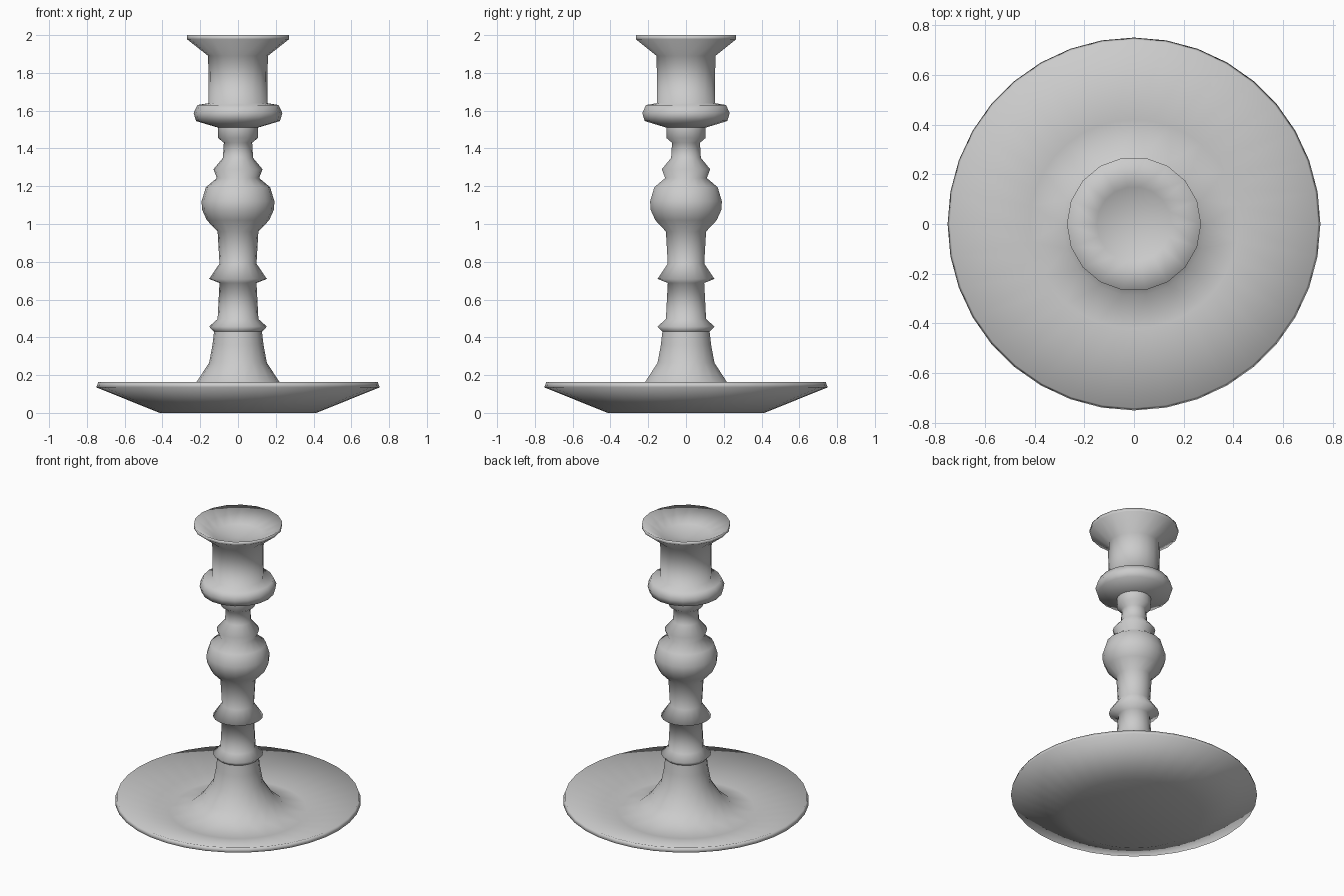
import bpy
import bmesh
from math import cos, sin, tau

cube = bpy.data.objects.get("Cube")
if cube:
    bpy.data.objects.remove(cube, do_unlink=True)

# One plain grey for the whole candlestick
grey = bpy.data.materials.new("plain grey")
grey.use_nodes = True
color = (0.6, 0.6, 0.6, 1)
grey.diffuse_color = color
grey.node_tree.nodes["Principled BSDF"].inputs["Base Color"].default_value = color

STEM_SIDES = 18
DISH_SIDES = 36


def lathe(name, profile):
    """Turn (radius, height, sides) points; sides may double between rings."""
    bm = bmesh.new()
    rings = []
    for r, z, n in profile:
        count = n if r else 1
        rings.append([bm.verts.new((r * cos(tau * i / n), r * sin(tau * i / n), z))
                      for i in range(count)])
    for a, b in zip(rings, rings[1:]):
        n = max(len(a), len(b))
        for i in range(n):
            quad = []
            for ring, steps in ((a, (i, i + 1)), (b, (i + 1, i))):
                for s in steps:
                    v = ring[s * len(ring) // n % len(ring)]
                    if v not in quad:
                        quad.append(v)
            bm.faces.new(quad)
    mesh = bpy.data.meshes.new(name)
    bm.to_mesh(mesh)
    bm.free()
    mesh.materials.append(grey)
    mesh.shade_smooth()
    obj = bpy.data.objects.new(name, mesh)
    bpy.context.collection.objects.link(obj)
    return obj


def ringed(points, sides):
    return [(r, z, sides) for r, z in points]


# Wide dish, rising into the flared foot of the stem
dish = [(0, 0), (0.415, 0), (0.75, 0.135), (0.74, 0.163), (0.42, 0.075)]
flare = [(0.29, 0.1), (0.22, 0.163), (0.153, 0.265), (0.135, 0.36), (0.127, 0.43)]
lathe("base_dish", ringed(dish, DISH_SIDES) + ringed(flare, STEM_SIDES))

# Turned stem with two collars, a ball and a neck
stem = [(0.127, 0.43), (0.153, 0.457), (0.108, 0.497), (0.098, 0.688),
        (0.153, 0.709), (0.098, 0.79), (0.108, 0.96),
        (0.165, 1.02), (0.19, 1.075), (0.193, 1.12), (0.17, 1.195), (0.112, 1.243),
        (0.13, 1.29), (0.08, 1.35), (0.075, 1.43), (0.105, 1.455), (0.105, 1.51)]
lathe("stem", ringed(stem, STEM_SIDES))

# Candle cup with a rounded band, flared lip and shallow bowl
cup = [(0.105, 1.51), (0.222, 1.545), (0.235, 1.587), (0.215, 1.63), (0.155, 1.64),
       (0.158, 1.89), (0.27, 1.978), (0.27, 2), (0.15, 1.925), (0, 1.9)]
lathe("candle_cup", ringed(cup, STEM_SIDES))
